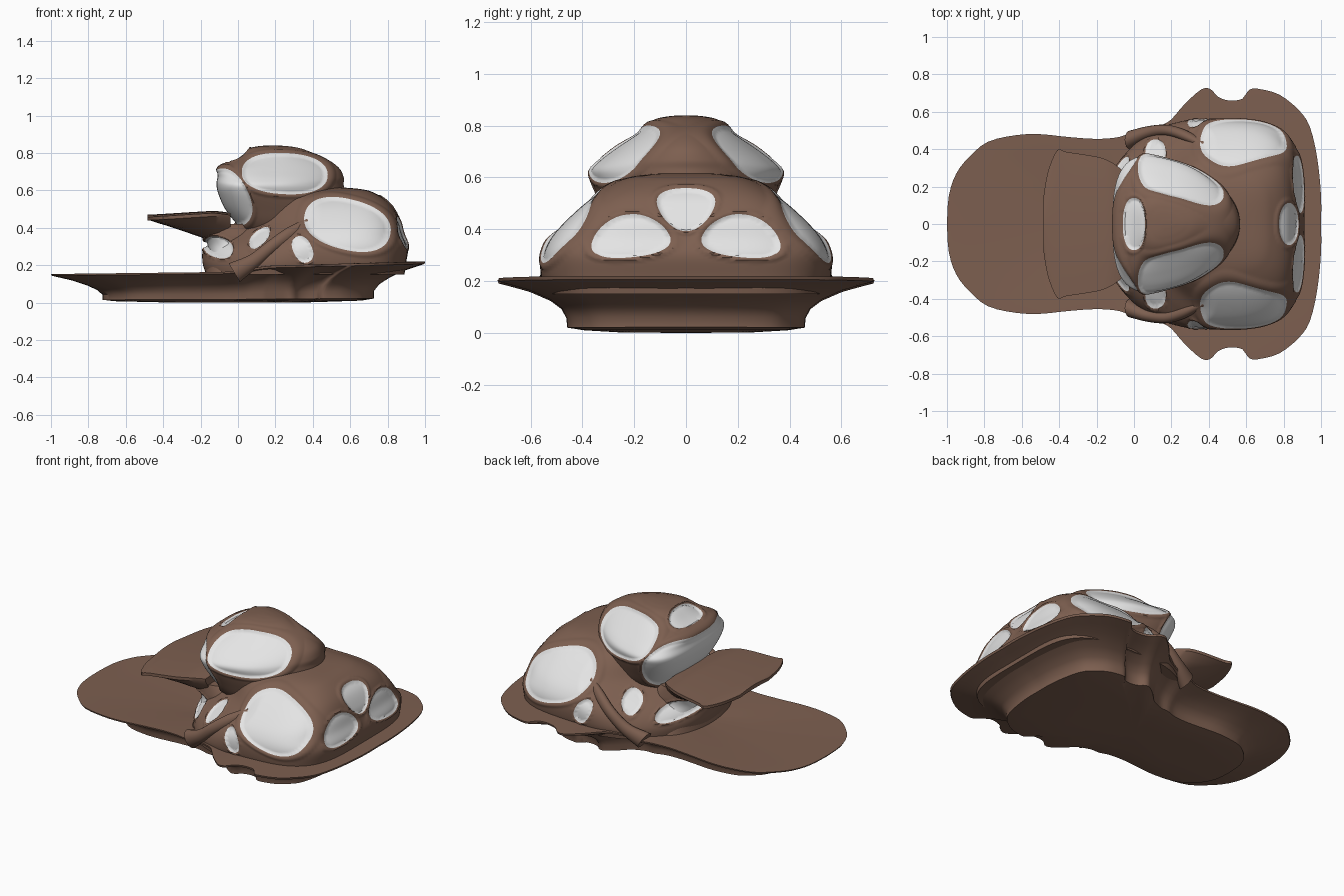
import bpy, bmesh, math
from mathutils import Vector

if "Cube" in bpy.data.objects:
    bpy.data.objects.remove(bpy.data.objects["Cube"])


def material(name, rgb):
    m = bpy.data.materials.new(name)
    m.diffuse_color = (*rgb, 1)
    m.use_nodes = True
    m.node_tree.nodes["Principled BSDF"].inputs["Base Color"].default_value = m.diffuse_color
    return m


BROWN = material("brown clay", (0.205, 0.115, 0.08))
GLASS = material("pale glass", (0.78, 0.78, 0.78))


def smooth_path(pts, steps):
    """Catmull-Rom interpolation of tuples of any length."""
    pts = [Vector(p) for p in pts]
    out = []
    for i in range(len(pts) - 1):
        a, b, c, d = (pts[max(i - 1, 0)], pts[i], pts[i + 1], pts[min(i + 2, len(pts) - 1)])
        for k in range(steps):
            t = k / steps
            out.append(0.5 * (2 * b + (c - a) * t + (2 * a - 5 * b + 4 * c - d) * t * t
                              + (3 * b - a - 3 * c + d) * t ** 3))
    return out + [pts[-1]]


def loft(rings):
    bm = bmesh.new()
    vs = [[bm.verts.new(p) for p in r] for r in rings]
    n = len(vs[0])
    for a, b in zip(vs, vs[1:]):
        for i in range(n):
            bm.faces.new((a[i], a[(i + 1) % n], b[(i + 1) % n], b[i]))
    bm.faces.new(vs[0])
    bm.faces.new(vs[-1])
    bmesh.ops.recalc_face_normals(bm, faces=bm.faces)
    return bm


def finish(bm, name, angle=45):
    me = bpy.data.meshes.new(name)
    bm.to_mesh(me)
    bm.free()
    ob = bpy.data.objects.new(name, me)
    bpy.context.collection.objects.link(ob)
    me.materials.append(BROWN)
    me.materials.append(GLASS)
    bpy.ops.object.select_all(action='DESELECT')
    ob.select_set(True)
    bpy.context.view_layer.objects.active = ob
    bpy.ops.object.shade_smooth_by_angle(angle=math.radians(angle))
    return ob


def shell(levels, n_right, taper, seg=220, steps=9):
    """Stacked egg-shaped rings: (z, x min, x max, half width, roundness of the -x end)."""
    rings = []
    for z, x0, x1, w, n_left in smooth_path(levels, steps):
        ring = []
        for i in range(seg):
            a = 2 * math.pi * i / seg
            c, s = math.cos(a), math.sin(a)
            n = n_right if c > 0 else n_left
            r = (abs(c) ** n + abs(s) ** n) ** (-1 / n)
            u, v = c * r, s * r
            ring.append(((x0 + x1) / 2 + u * (x1 - x0) / 2, v * w * (1 - taper * u), z))
        rings.append(ring)
    return loft(rings)


def window_field(co, windows):
    """Negative inside any window; each is (plane, centre, radii, tilt, flare, test)."""
    best = 9.0
    p = (co.x, abs(co.y), co.z)
    for plane, (ca, cb), (ra, rb), tilt, flare, test in windows:
        if not test(co):
            continue
        i, j = ("xyz".index(k) for k in plane)
        da, db = p[i] - ca, p[j] - cb
        c, s = math.cos(tilt), math.sin(tilt)
        v = (db * c - da * s) / rb
        u = (da * c + db * s) / ra / (1 + flare * max(-1, min(1, v)))
        best = min(best, (abs(u) ** 2.3 + abs(v) ** 2.3) ** (1 / 2.3) - 1)
    return best


def cut_windows(bm, windows, depth=0.01):
    bmesh.ops.triangulate(bm, faces=bm.faces)
    bm.verts.index_update()
    f = [window_field(v.co, windows) for v in bm.verts]
    # slide nearby vertices onto the window outline for a clean edge
    for e in bm.edges:
        a, b = e.verts
        fa, fb = f[a.index], f[b.index]
        if fa * fb < 0:
            t = fa / (fa - fb)
            p = a.co.lerp(b.co, t)
            v = a if t < 0.5 else b
            v.co = p
            f[v.index] = 0.0
    for face in bm.faces:
        face.material_index = 1 if sum(f[v.index] for v in face.verts) < -1e-6 else 0
    bm.normal_update()
    # sink the panes and raise a soft frame around them
    moves = []
    for v in bm.verts:
        g = f[v.index]
        if g < 0:
            moves.append((v, v.normal * -depth * min(1, -g / 0.08)))
        elif g < 0.2:
            moves.append((v, v.normal * 0.006 * math.sin(math.pi * g / 0.2)))
    for v, d in moves:
        v.co += d


def always(co):
    return True


# Base: flared hull with a notched rim and a nearly flat deck
half = [(-1, 0), (-.99, .15), (-.95, .27), (-.88, .36), (-.78, .44), (-.63, .475), (-.5, .48),
        (-.35, .465), (-.2, .455), (-.08, .465), (0, .495), (.08, .5), (.15, .53), (.2, .56),
        (.27, .64), (.36, .72), (.41, .72), (.45, .68), (.51, .66), (.58, .67), (.62, .72),
        (.68, .72), (.78, .69), (.88, .61), (.94, .52), (.98, .35), (1, .15), (1, 0)]
path = [tuple(p) for p in smooth_path(half, 3)]
outline = path + [(x, -y) for x, y in reversed(path[1:-1])]


def rim_height(x):
    t = min(max((x + 0.1) / 0.3, 0), 1)
    return 0.165 + 0.012 * x + (0.028 + 0.015 * max(x, 0)) * t * t * (3 - 2 * t)


# (x scale, y scale, height as a share of the rim)
hull = [(.02, .02, 0), (.4, .35, .01), (.66, .54, .05), (.725, .63, .1), (.725, .635, .28),
        (.755, .66, .45), (.81, .72, .61), (.89, .83, .78), (.95, .92, .87), (.995, .995, .94),
        (1, 1, 1), (.975, .97, 1), (.85, .83, .99), (.65, .6, .97), (.4, .35, .95), (.02, .02, .94)]
bm = loft([[(x * sx, y * sy, rim_height(x) * h) for x, y in outline] for sx, sy, h in hull])
finish(bm, "base_hull")

# Lower cabin, pinched towards the visor, with side, rear and small lower windows
neck_window = ("xz", (-.105, .295), (.08, .055), -.3, 0, always)
bm = shell([(.15, -.17, .89, .54, 2.2), (.22, -.19, .90, .56, 1.95), (.30, -.18, .91, .56, 1.6),
            (.37, -.10, .885, .53, 1.4), (.44, .0, .865, .47, 1.4), (.52, .06, .82, .38, 1.6),
            (.575, .12, .75, .29, 2), (.605, .22, .67, .2, 2), (.62, .35, .5, .05, 2)], 4.0, 0.0)
cut_windows(bm, [
    ("xz", (.585, .418), (.235, .135), -.25, 0, always),
    ("xz", (.345, .285), (.05, .075), .45, 0, always),
    neck_window,
    ("yz", (.215, .375), (.145, .083), -.1, -.3, lambda c: c.x > .6),
    ("yz", (0, .476), (.105, .083), 0, .35, lambda c: c.x > .6),
    ("xy", (.115, .38), (.055, .072), 0, 0, lambda c: c.z > .2),
])
finish(bm, "lower_cabin")

# Upper cabin with wraparound front glass, side windows and a skylight
bm = shell([(.34, .05, .5, .2, 2.8), (.42, -.02, .57, .26, 2.8), (.50, -.08, .6, .3, 2.8),
            (.58, -.115, .575, .335, 2.8), (.63, -.125, .565, .345, 2.8), (.67, -.12, .565, .315, 2.8),
            (.72, -.11, .54, .255, 2.8), (.77, -.02, .47, .185, 2.8), (.82, .05, .35, .12, 2.8),
            (.835, .1, .28, .07, 2.8), (.84, .15, .22, .02, 2.8)], 2.1, 0.28)
cut_windows(bm, [
    ("xz", (.25, .69), (.23, .11), -.05, 0, always),
    ("xz", (-.048, .56), (.165, .105), -1.1, 0, lambda c: c.x < .15),
    ("xy", (0, 0), (.06, .14), 0, 0, lambda c: c.z > .73),
])
finish(bm, "upper_cabin")

# Visor: thin flat tip thickening towards the cabin
# sections: (x, half width, underside z, top z)
visor = smooth_path([(-.485, .14, .445, .47), (-.46, .28, .436, .471), (-.41, .395, .42, .474),
                     (-.36, .385, .405, .477), (-.2, .36, .35, .487), (-.12, .33, .32, .49),
                     (-.04, .27, .29, .48)], 4)
rings = []
for x, w, lo, hi in visor:
    top = [(x, w * k / 8, hi - .012 * (k / 8) ** 2) for k in range(-8, 9)]
    # underside curves up to a thin edge at both sides
    low = [(x, w * k / 8, lo + (hi - .03 - lo) * abs(k / 8) ** 3) for k in range(8, -9, -1)]
    rings.append(top + low)
finish(loft(rings), "visor", 35)

# Neck under the visor
bm = shell([(.14, -.18, .2, .36, 2.6), (.22, -.165, .2, .32, 2.6), (.3, -.17, .17, .26, 2.6),
            (.36, -.2, .15, .25, 2.6), (.42, -.24, .1, .24, 2.6)], 2.6, 0.0, 120, 8)
cut_windows(bm, [neck_window])
finish(bm, "visor_neck")

# Struts rising from the rim to the cabin sides
for side in (-1, 1):
    rings = []
    for x, y, z, r in smooth_path([(-.02, .45, .16, .05), (.08, .49, .22, .034),
                                   (.18, .5, .3, .03), (.28, .47, .37, .03),
                                   (.38, .42, .43, .02)], 6):
        rings.append([(x - r * .6 * math.cos(a), side * (y + r * math.sin(a)), z + r * math.cos(a))
                      for a in (2 * math.pi * i / 16 for i in range(16))])
    finish(loft(rings), "side_strut_" + ("front" if side < 0 else "back"))
